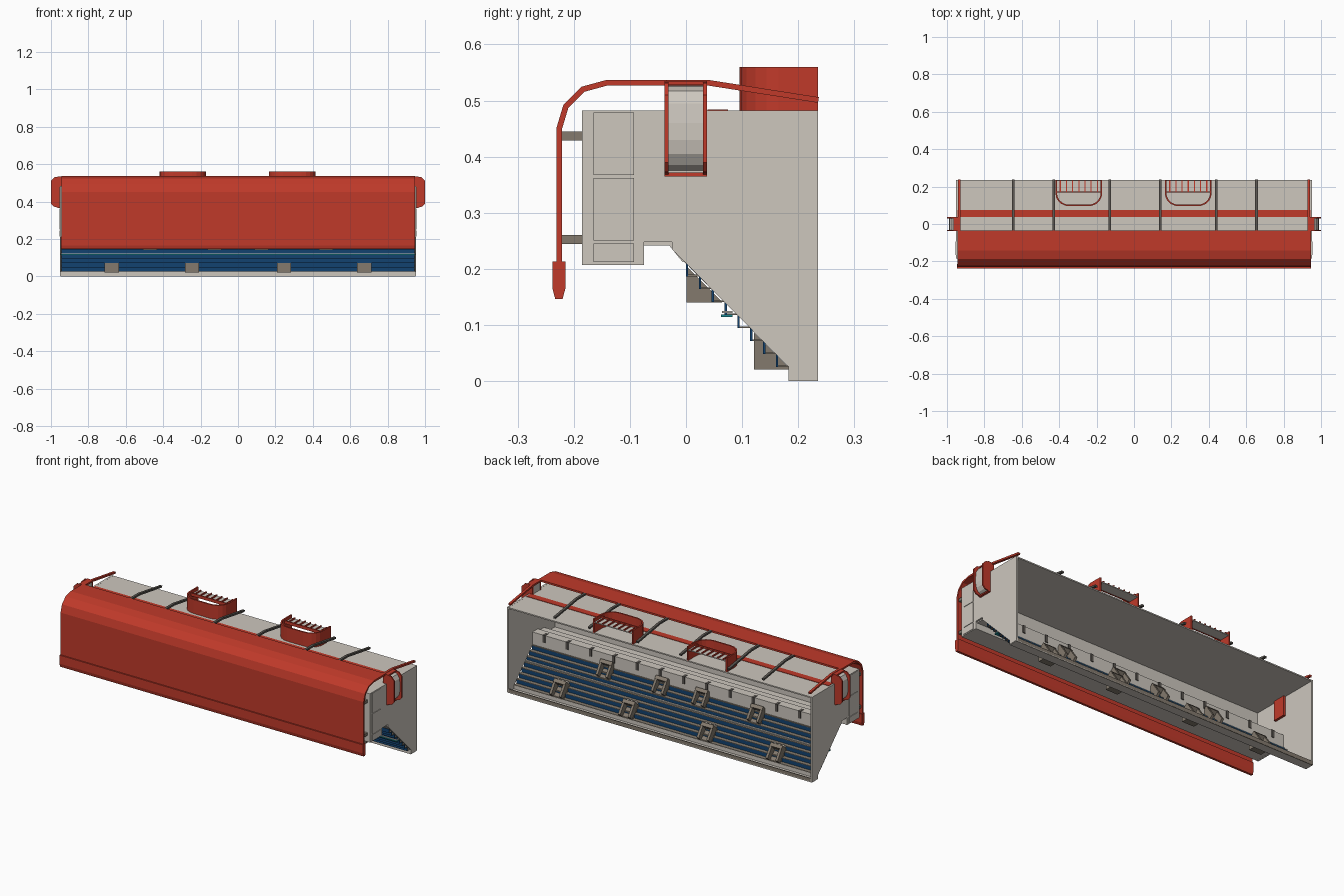
import bpy, bmesh, math
from mathutils import Vector

if "Cube" in bpy.data.objects:
    bpy.data.objects.remove(bpy.data.objects["Cube"])


def material(name, rgb):
    m = bpy.data.materials.new(name)
    m.diffuse_color = (*rgb, 1)
    m.use_nodes = True
    m.node_tree.nodes["Principled BSDF"].inputs["Base Color"].default_value = m.diffuse_color
    return m


RED = material("red paint", (0.53, 0.042, 0.023))
GREY = material("light grey", (0.61, 0.57, 0.515))
TAN = material("brown grey", (0.23, 0.195, 0.155))
DARK = material("dark grey", (0.10, 0.09, 0.08))
BLUE = material("deep blue", (0.006, 0.055, 0.16))
TEAL = material("teal", (0.01, 0.24, 0.28))


def prism(name, pts, a, b, mat, axis='x'):
    """Extrude a 2D outline from a to b along an axis (x: pts are y,z; y: pts are x,z; z: pts are x,y)."""
    place = {'x': lambda p, t: (t, p[0], p[1]),
             'y': lambda p, t: (p[0], t, p[1]),
             'z': lambda p, t: (p[0], p[1], t)}[axis]
    bm = bmesh.new()
    lo = [bm.verts.new(place(p, a)) for p in pts]
    hi = [bm.verts.new(place(p, b)) for p in pts]
    bm.faces.new(lo)
    bm.faces.new(hi)
    n = len(pts)
    for i in range(n):
        j = (i + 1) % n
        bm.faces.new((lo[i], lo[j], hi[j], hi[i]))
    bmesh.ops.recalc_face_normals(bm, faces=bm.faces)
    me = bpy.data.meshes.new(name)
    bm.to_mesh(me)
    bm.free()
    me.materials.append(mat)
    ob = bpy.data.objects.new(name, me)
    bpy.context.collection.objects.link(ob)
    return ob


def box(name, x0, x1, y0, y1, z0, z1, mat):
    return prism(name, [(y0, z0), (y1, z0), (y1, z1), (y0, z1)], x0, x1, mat)


def ribbon(path, t):
    """Outline of a bent sheet of thickness t that follows a path."""
    path = [Vector(p) for p in path]
    left, right = [], []
    for i, p in enumerate(path):
        dirs = []
        if i > 0:
            dirs.append((p - path[i - 1]).normalized())
        if i < len(path) - 1:
            dirs.append((path[i + 1] - p).normalized())
        norms = [Vector((-d.y, d.x)) for d in dirs]
        n = sum(norms, Vector((0, 0))).normalized()
        off = n * (t / 2 / n.dot(norms[0]))
        left.append(p + off)
        right.append(p - off)
    return left + right[::-1]


# End plates with their access panels
END = [(-.185, .482), (.235, .482), (.235, .003), (.183, .003), (.183, .025), (0, .21),
       (-.025, .235), (-.025, .248), (-.075, .248), (-.075, .207), (-.185, .207)]
for s in (-1, 1):
    prism("end_plate", END, s * .942, s * .952, GREY)
    for z0, z1 in ((.212, .245), (.251, .362), (.367, .479)):
        box("access_panel", s * .952, s * .955, -.165, -.093, z0, z1, GREY)

# Box skin: top, front wall and stepped floor
SKIN = [(.235, .478), (-.181, .478), (-.181, .211), (-.079, .211),
        (-.079, .245), (-.028, .245), (-.003, .214)]
prism("box_skin", ribbon(SKIN, .007), -.943, .943, GREY)

# Rear sill at the bottom
box("sill_floor", -.95, .95, .183, .235, 0, .005, GREY)
box("sill_front_lip", -.95, .95, .183, .188, 0, .026, GREY)
box("sill_rear_lip", -.95, .95, .230, .235, 0, .022, TAN)

# Slotted rear ledge panel
prism("ledge_panel", [(-.026, .262), (.022, .262), (.022, .192), (0, .213), (-.026, .238)], -.943, .943, GREY)
for i in range(13):
    x = -.87 + i * .145
    box("ledge_slot", x - .008, x + .008, -.004, .026, .222, .264, DARK)

# Stepped slat floor: blue risers with brown treads
A, B = Vector((0, .210)), Vector((.183, .025))
U = (B - A).normalized()
N = Vector((.7071, .7071))
STEPS = 8
for i in range(STEPS):
    p, q = A.lerp(B, i / STEPS), A.lerp(B, (i + 1) / STEPS)
    box("slat_riser", -.943, .943, p.x, p.x + .004, q.y, p.y, BLUE)
    box("slat_tread", -.943, .943, p.x + .004, q.x + .004, q.y, q.y + .003, TAN)
box("teal_strip", -.946, .946, .062, .083, .114, .119, TEAL)
box("pale_strip", -.946, .946, .064, .083, .121, .125, GREY)


# Brackets through the slat floor
def bracket(x, y, z):
    w = .0375
    prism("bracket_foot", [(y, z), (y + .063, z), (y + .063, z + .002), (y, z + .065)], x - w, x + w, TAN)
    p, q = Vector((y + .004, z + .064)), Vector((y + .063, z + .005))
    for s in (-1, 1):
        prism("bracket_cheek", [p, q, q + N * .027, p + N * .042],
              x + s * w, x + s * (w - .014), TAN)
    prism("bracket_bridge", [p + N * .012, p + U * .02 + N * .012, p + U * .02 + N * .042, p + N * .042],
          x - w, x + w, TAN)
    for k in (-1, 0, 1):
        c = p - U * .012
        prism("bracket_bolt", [c, c + U * .009, c + U * .009 + N * .020, c + N * .020],
              x + k * .025 - .006, x + k * .025 + .006, GREY)


for x in (-.675, -.245, .245, .675):
    bracket(x, .121, .021)
for x in (-.47, -.125, .125, .47):
    bracket(x, .001, .14)

# Curved red hood with a thicker lower lip
HOOD = [(-.226, .20), (-.226, .45), (-.214, .49), (-.184, .52), (-.14, .532), (-.034, .532)]
prism("hood", ribbon(HOOD, .010), -.945, .945, RED)
prism("hood_lip", [(-.238, .213), (-.215, .213), (-.215, .165), (-.220, .146), (-.233, .146), (-.238, .165)],
      -.947, .947, RED)

# Roof ribs from the hood to the rear edge, and hood standoffs
RIB = ribbon([(-.036, .532), (.038, .532), (.236, .501)], .010)
RIBS = (-.645, -.43, -.13, .14, .44, .655)
for x in RIBS:
    prism("roof_rib", RIB, x - .007, x + .007, DARK)
for x in (-.93, *RIBS, .93):
    for z in (.429, .244):
        box("hood_standoff", x - .008, x + .008, -.222, -.183, z, z + .016, TAN)
for s in (-1, 1):
    prism("end_rib", RIB, s * .928, s * .942, RED)

# Low red strip along the roof
box("roof_strip", -.943, .943, .038, .075, .480, .484, RED)

# Hooked channels on both ends: red rims around a curved grey core
RIM = [(.93, .535), (.98, .531), (1.0, .510), (1.0, .390), (.985, .373), (.95, .365), (.93, .365)]
CORE = [(.932, .528), (.955, .525), (.973, .517), (.986, .495), (.990, .46), (.990, .43),
        (.985, .405), (.972, .385), (.952, .375), (.932, .375)]
for s in (-1, 1):
    rim = [(s * x, z) for x, z in RIM]
    for y in (-.038, .030):
        prism("channel_rim", rim, y, y + .007, RED, 'y')
    prism("channel_core", [(s * x, z) for x, z in CORE], -.031, .030, GREY, 'y')
    for z in (.365, .528):
        box("channel_edge", s * .93, s * .965, -.038, .037, z, z + .007, RED)
    box("channel_inner_plate", s * .929, s * .941, -.038, .037, .365, .474, RED)

# Rounded red roof guards with grilles, open to the rear
for cx in (-.295, .29):
    arc = [(cx - .121, .235), (cx - .121, .165)]
    for k in range(1, 6):
        a = math.radians(180 + 18 * k)
        arc.append((cx - .05 + .071 * math.cos(a), .165 + .066 * math.sin(a)))
    arc += [(2 * cx - x, y) for x, y in arc[::-1]]
    prism("roof_guard", ribbon(arc, .008), .480, .560, RED, 'z')
    box("grille_plate", cx - .118, cx + .118, .172, .233, .537, .542, GREY)
    box("grille_crossbar", cx - .118, cx + .118, .168, .174, .535, .552, RED)
    for k in range(7):
        x = cx - .099 + k * .033
        box("grille_bar", x - .003, x + .003, .172, .234, .542, .549, RED)
